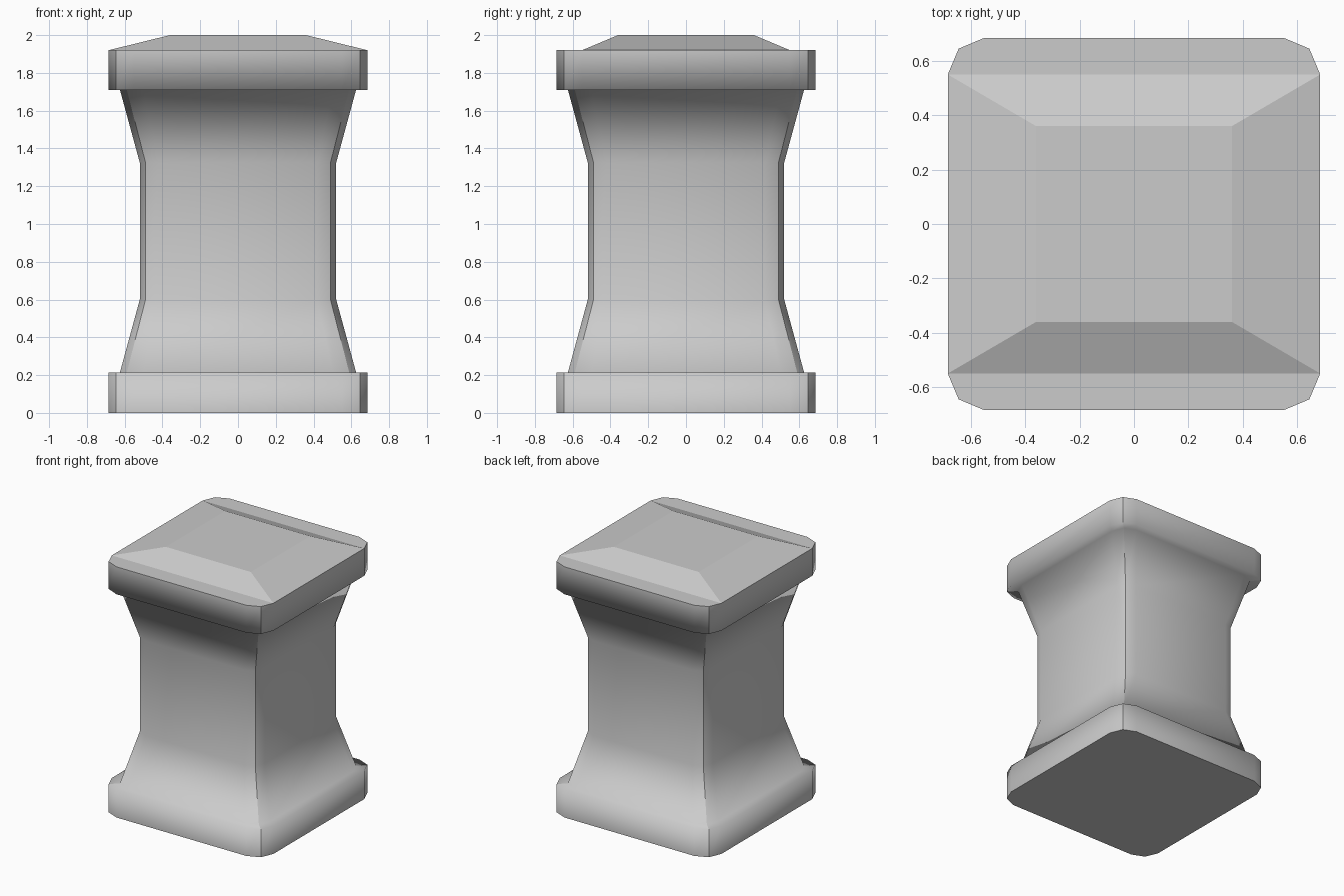
import bpy, bmesh

if "Cube" in bpy.data.objects:
    bpy.data.objects.remove(bpy.data.objects["Cube"])

# Cross-section of one chamfered corner (half width 0.685)
CORNER = [(0.685, 0.55), (0.645, 0.645), (0.55, 0.685)]
# Profile up the pedestal: (half width, height)
PROFILE = [(0.685, 0), (0.685, 0.215), (0.625, 0.215), (0.52, 0.6),
           (0.52, 1.325), (0.625, 1.71), (0.685, 1.71), (0.685, 1.92)]


def outline():
    pts, quarter = [], CORNER
    for _ in range(4):
        pts += quarter
        quarter = [(-y, x) for x, y in quarter]
    return pts


bm = bmesh.new()

# Plinth, waisted shaft and upper slab as one lofted body
rings = [[bm.verts.new((x * w / 0.685, y * w / 0.685, z)) for x, y in outline()]
         for w, z in PROFILE]
n = len(rings[0])
for low, high in zip(rings, rings[1:]):
    for i in range(n):
        j = (i + 1) % n
        bm.faces.new((low[i], low[j], high[j], high[i])).smooth = True
    # crisp vertical line down each corner
    for i in range(1, n, 3):
        bm.edges.get((low[i], high[i])).smooth = False

# Flat underside
bm.faces.new(rings[0][::-1])

# Flat ledges at front and back of the top
rim = rings[-1]
bm.faces.new(rim[0:6])
bm.faces.new(rim[6:12])

# Low hipped cap
base = [rim[i] for i in (0, 5, 6, 11)]
top = [bm.verts.new((sx * 0.36, sy * 0.36, 2.0))
       for sx, sy in ((1, 1), (-1, 1), (-1, -1), (1, -1))]
for i in range(4):
    j = (i + 1) % 4
    bm.faces.new((base[i], base[j], top[j], top[i]))
bm.faces.new(top)

# Crisp rims around the flat faces
for f in bm.faces:
    if not f.smooth:
        for e in f.edges:
            e.smooth = False

bmesh.ops.recalc_face_normals(bm, faces=bm.faces)
mesh = bpy.data.meshes.new("pedestal")
bm.to_mesh(mesh)
bm.free()
bpy.context.collection.objects.link(bpy.data.objects.new("pedestal", mesh))
